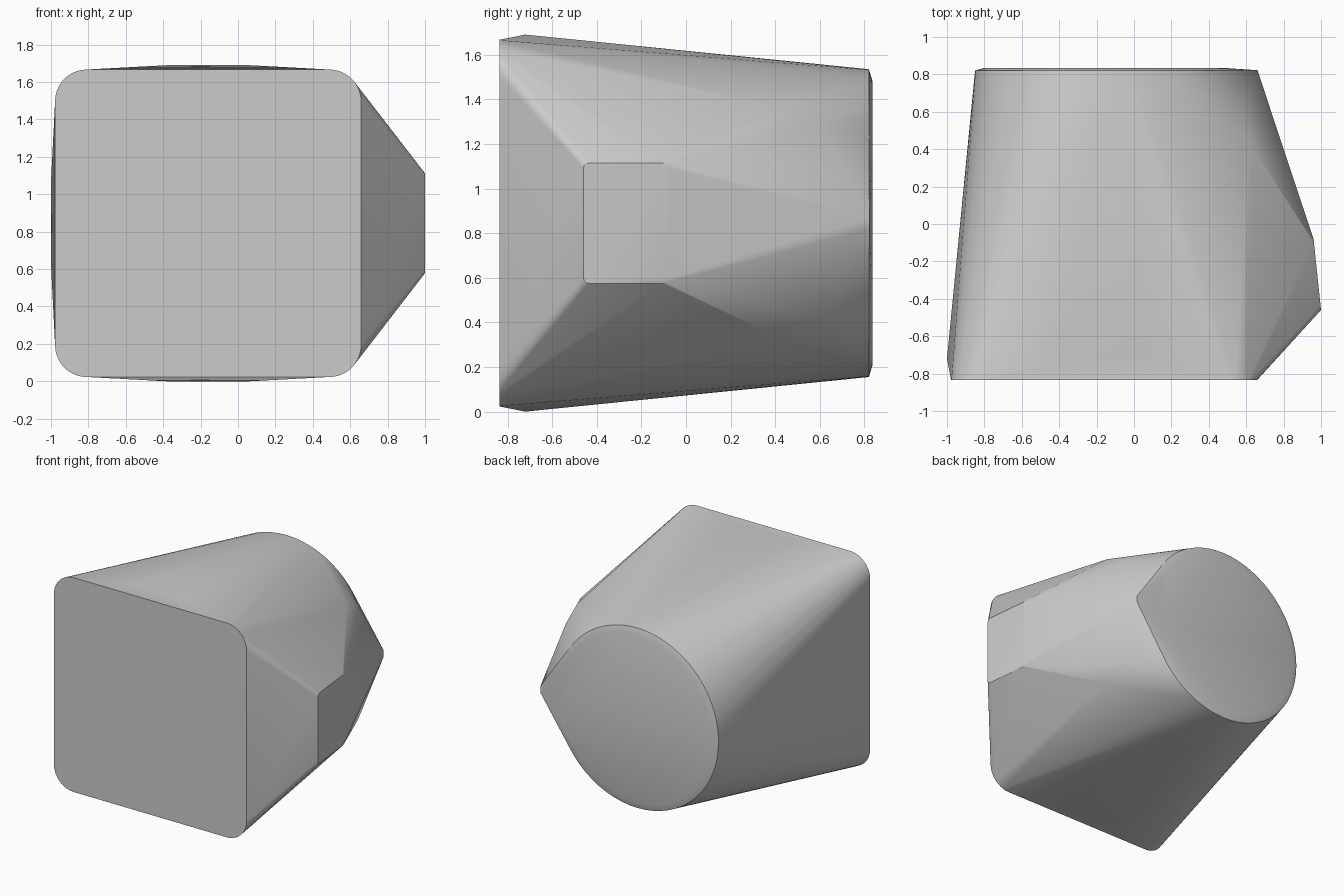
import bpy, bmesh, math

cube = bpy.data.objects.get("Cube")
if cube:
    bpy.data.objects.remove(cube, do_unlink=True)

CX, CZ = -0.16, 0.845      # axis of the barrel


def ring(y, radius, count=64):
    """Circle around the barrel axis."""
    return [(CX + radius * math.cos(a), y, CZ + radius * math.sin(a))
            for a in (2 * math.pi * i / count for i in range(count))]


def rounded_rect(half_w, half_h, radius, steps):
    """Outline of a rounded rectangle around the origin."""
    points = []
    for q, (sx, sy) in enumerate([(1, 1), (-1, 1), (-1, -1), (1, -1)]):
        for i in range(steps + 1):
            a = math.pi / 2 * (q + i / steps)
            points.append((sx * (half_w - radius) + radius * math.cos(a),
                           sy * (half_h - radius) + radius * math.sin(a)))
    return points


# Flat front plate
points = [(CX + u, -0.835, CZ + v) for u, v in rounded_rect(0.818, 0.822, 0.17, 10)]

# Slight bulge behind the front plate
for s in (-1, 1):
    for t in (-0.22, 0.22):
        points += [(CX + t, -0.72, CZ + s * 0.845), (CX - 0.84, -0.72, CZ + t)]

# Round back end with a small chamfer and a side beak
points += ring(0.82, 0.69) + ring(0.835, 0.64)
for s in (-1, 1):
    points += [(0.66, 0.822, CZ + s * 0.025),
               (0.60, 0.60, CZ + s * 0.435),
               (0.62, 0.43, CZ + s * 0.52)]

# Slanted side plate
for u, v in rounded_rect(0.19, 0.27, 0.025, 3):
    points.append((0.98 - u * 0.105, -0.27 + u, CZ + v))

# Wrap all the outlines in one tight shell
bm = bmesh.new()
for p in points:
    bm.verts.new(p)
hull = bmesh.ops.convex_hull(bm, input=bm.verts)
loose = {g for g in hull["geom_interior"] + hull["geom_unused"]
         if isinstance(g, bmesh.types.BMVert)}
bmesh.ops.delete(bm, geom=list(loose), context="VERTS")
bmesh.ops.dissolve_limit(bm, angle_limit=math.radians(0.5),
                         verts=bm.verts, edges=bm.edges)
bmesh.ops.recalc_face_normals(bm, faces=bm.faces)
mesh = bpy.data.meshes.new("housing_shell")
bm.to_mesh(mesh)
bm.free()

grey = bpy.data.materials.new("plain grey")
grey.use_nodes = True
colour = (0.6, 0.6, 0.6, 1)
grey.diffuse_color = colour
grey.node_tree.nodes["Principled BSDF"].inputs["Base Color"].default_value = colour
mesh.materials.append(grey)

housing = bpy.data.objects.new("housing_shell", mesh)
bpy.context.collection.objects.link(housing)
bpy.context.view_layer.objects.active = housing
housing.select_set(True)
bpy.ops.object.shade_smooth_by_angle(angle=math.radians(30))
